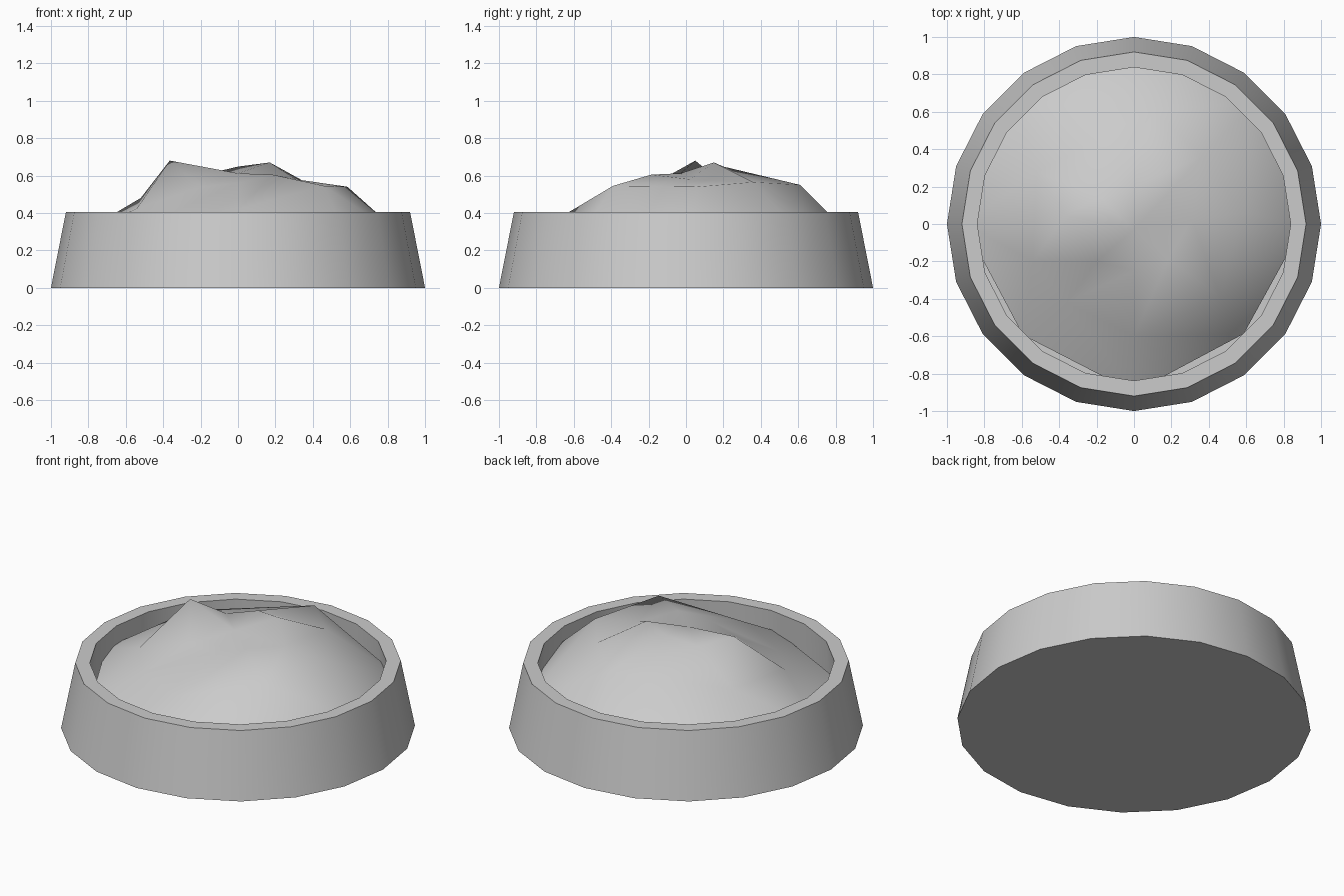
import bpy, bmesh
from math import cos, sin, pi, radians

if "Cube" in bpy.data.objects:
    bpy.data.objects.remove(bpy.data.objects["Cube"])


def make_object(name, bm, sharp_angle):
    bmesh.ops.recalc_face_normals(bm, faces=bm.faces)
    mesh = bpy.data.meshes.new(name)
    bm.to_mesh(mesh)
    bm.free()
    obj = bpy.data.objects.new(name, mesh)
    bpy.context.collection.objects.link(obj)
    bpy.ops.object.select_all(action='DESELECT')
    bpy.context.view_layer.objects.active = obj
    obj.select_set(True)
    bpy.ops.object.shade_smooth_by_angle(angle=radians(sharp_angle))
    return obj


def bridge(bm, a, b):
    n = len(a)
    for i in range(n):
        j = (i + 1) % n
        bm.faces.new((a[i], a[j], b[j], b[i]))


# Bowl: 20-sided tapered dish with a flat rim and closed base
bm = bmesh.new()
profile = [(1.0, 0), (0.92, 0.405), (0.838, 0.405), (0.85, 0.15)]
rings = [[bm.verts.new((r * cos(2 * pi * i / 20), r * sin(2 * pi * i / 20), z))
          for i in range(20)] for r, z in profile]
for a, b in zip(rings, rings[1:]):
    bridge(bm, a, b)
bm.faces.new(rings[0])
bm.faces.new(rings[-1])
make_object("bowl", bm, 40)

# Food: uneven heap made of three irregular rings around a centre point
inner = [(0.31, 0.02, 0.58), (0.17, 0.15, 0.67), (0.0, 0.2, 0.648),
         (-0.18, 0.14, 0.605), (-0.365, 0.05, 0.68), (-0.2, -0.2, 0.54),
         (0.0, -0.25, 0.56), (0.185, -0.185, 0.605)]
outer = [(0.585, 0.06, 0.54), (0.36, 0.36, 0.565), (0.1, 0.61, 0.55),
         (-0.52, 0.28, 0.48), (-0.54, -0.2, 0.425), (-0.36, -0.42, 0.4),
         (0.0, -0.6, 0.42), (0.46, -0.39, 0.545)]
reach = [0.91, 0.91, 0.91, 0.91, 0.91, 0.84, 0.9, 0.83]
edge = [(r * cos(i * pi / 4), r * sin(i * pi / 4), 0.25)
        for i, r in enumerate(reach)]
bm = bmesh.new()
rings = [[bm.verts.new(p) for p in ring] for ring in (inner, outer, edge)]
top = bm.verts.new((0, -0.03, 0.612))
for i in range(8):
    bm.faces.new((top, rings[0][i], rings[0][(i + 1) % 8]))
bridge(bm, rings[0], rings[1])
bridge(bm, rings[1], rings[2])
bmesh.ops.triangulate(bm, faces=bm.faces[:])
make_object("food_heap", bm, 80)
